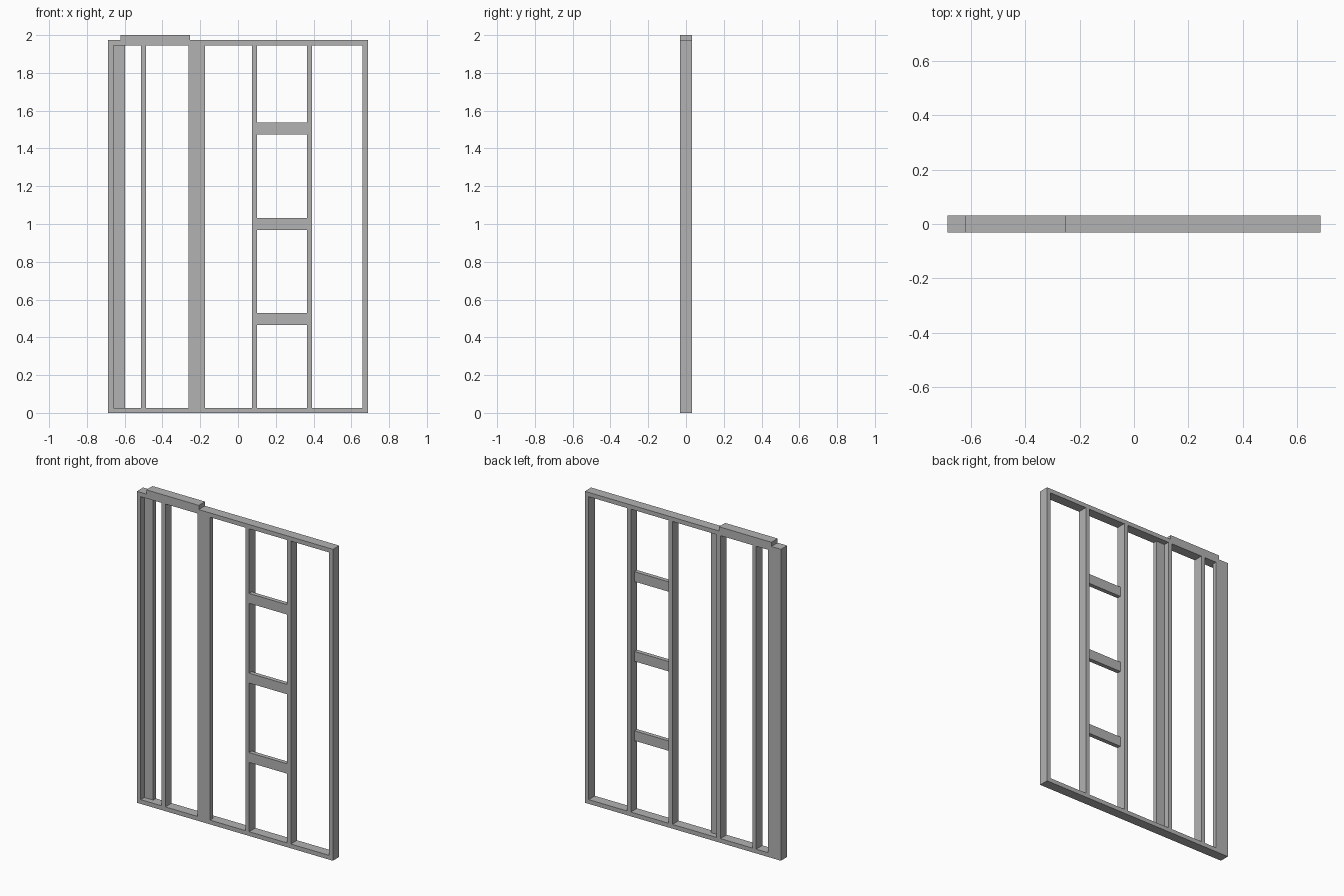
import bpy
import bmesh
from mathutils import Matrix, Vector

default = bpy.data.objects.get("Cube")
if default:
    bpy.data.objects.remove(default, do_unlink=True)

# Single material
gray = bpy.data.materials.new("plain_gray")
gray.use_nodes = True
COLOR = (0.45, 0.45, 0.45, 1.0)
gray.diffuse_color = COLOR
gray.node_tree.nodes["Principled BSDF"].inputs["Base Color"].default_value = COLOR

# Lumber dimensions
T = 0.027          # board thickness
W = 0.0625         # board width
HALF = 0.687       # half the wall length
TOP = 2.0 - T      # top of the upper plate
BACK, FRONT = W / 2, -W / 2
FULL = (FRONT, BACK)
FLAT_FRONT = (FRONT, FRONT + T)
FLAT_BACK = (BACK - T, BACK)


def board(name, x, y, z):
    """Rectangular board spanning the given (low, high) ranges."""
    low, high = (Vector(c) for c in zip(x, y, z))
    bm = bmesh.new()
    bmesh.ops.create_cube(
        bm, size=1.0,
        matrix=Matrix.Translation((low + high) / 2) @ Matrix.Diagonal((high - low).to_4d()))
    mesh = bpy.data.meshes.new(name)
    bm.to_mesh(mesh)
    bm.free()
    mesh.materials.append(gray)
    obj = bpy.data.objects.new(name, mesh)
    bpy.context.collection.objects.link(obj)
    return obj


# Horizontal plates
board("bottom_plate", (-HALF, HALF), FULL, (0, T))
board("top_plate", (-HALF, HALF), FULL, (TOP - T, TOP))
board("raised_cap_plate", (-0.621, -0.253), FULL, (TOP, 2.0))

# Full-depth upright studs, given by their lower x edge
STUD_Z = (T, TOP - T)
studs = {
    "right_end_stud": -HALF,
    "right_inner_stud": -0.514,
    "junction_stud": -0.263,
    "middle_stud": 0.073,
    "left_inner_stud": 0.365,
    "left_end_stud": HALF - T,
}
for name, x in studs.items():
    board(name, (x, x + T), FULL, STUD_Z)

# Uprights turned flat against a neighbouring stud
x = studs["right_end_stud"] + T
board("corner_backing_stud", (x, x + W), FLAT_BACK, STUD_Z)
x = studs["junction_stud"] + T
board("junction_backing_stud", (x, x + W), FLAT_FRONT, STUD_Z)

# Flat blocking between two studs, flush with the front
bay = (studs["middle_stud"] + T, studs["left_inner_stud"])
for name, z in (("lower", 0.497), ("center", 1.0), ("upper", 1.505)):
    board(name + "_blocking", bay, FLAT_FRONT, (z - W / 2, z + W / 2))
